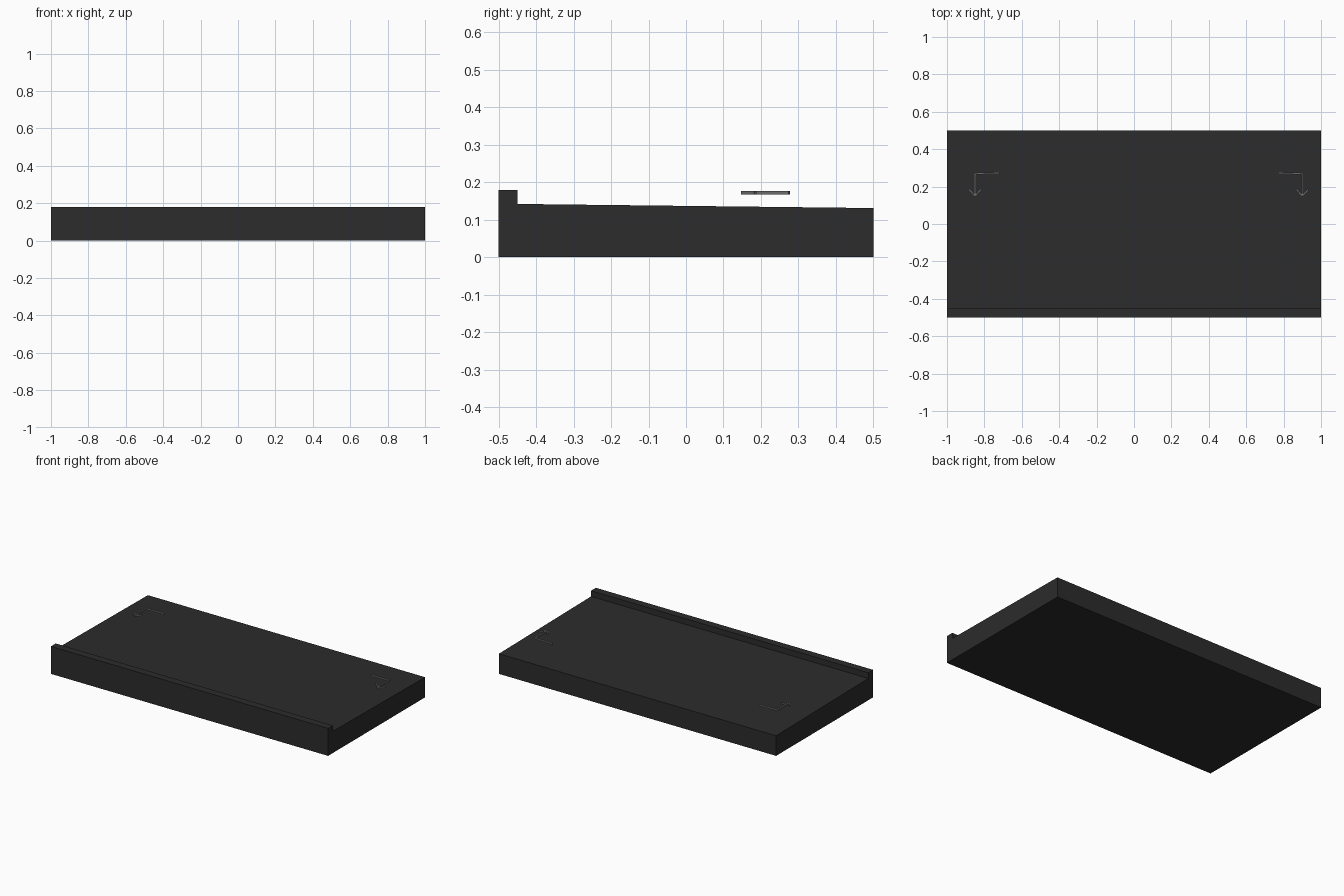
import bpy, bmesh
from mathutils import Vector

cube = bpy.data.objects.get("Cube")
if cube:
    bpy.data.objects.remove(cube, do_unlink=True)


def make_material(name, value):
    mat = bpy.data.materials.new(name)
    mat.use_nodes = True
    colour = (value, value, value, 1)
    mat.diffuse_color = colour
    mat.node_tree.nodes["Principled BSDF"].inputs["Base Color"].default_value = colour
    return mat


def make_object(name, bm, mat):
    bmesh.ops.recalc_face_normals(bm, faces=bm.faces)
    mesh = bpy.data.meshes.new(name)
    bm.to_mesh(mesh)
    bm.free()
    mesh.materials.append(mat)
    obj = bpy.data.objects.new(name, mesh)
    bpy.context.collection.objects.link(obj)
    return obj


def extrude(bm, corners, offset):
    face = bm.faces.new([bm.verts.new(c) for c in corners])
    new = bmesh.ops.extrude_face_region(bm, geom=[face])["geom"]
    bmesh.ops.translate(bm, vec=offset,
                        verts=[v for v in new if isinstance(v, bmesh.types.BMVert)])


black = make_material("charcoal black", 0.025)
grey = make_material("mid grey", 0.15)

# Slab with a raised front lip and a top that slopes down to the back
profile = [(-0.5, 0), (0.5, 0), (0.5, 0.131), (-0.45, 0.142), (-0.45, 0.179), (-0.5, 0.179)]
bm = bmesh.new()
extrude(bm, [(-1, y, z) for y, z in profile], (2, 0, 0))
make_object("slab", bm, black)

# Bent arrows floating above the top, mirrored about a line just off centre
MIRROR_X, BOTTOM, HEIGHT, WIDTH = 0.025, 0.167, 0.01, 0.009
TIP = (0.875, 0.15)
STROKES = [
    ((0.745, 0.273), (0.879, 0.269)),
    ((0.875, 0.27), TIP),
    ((0.843, 0.185), TIP),
    ((0.907, 0.185), TIP),
]


def arrow(name, side):
    bm = bmesh.new()
    for start, end in STROKES:
        a, b = Vector(start), Vector(end)
        d = (b - a).normalized() * WIDTH / 2
        n = Vector((-d.y, d.x))
        corners = [(MIRROR_X + side * p.x, p.y, BOTTOM)
                   for p in (a + n, a - n, b - n, b + n)]
        extrude(bm, corners, (0, 0, HEIGHT))
    make_object(name, bm, grey)


arrow("left_arrow", 1)
arrow("right_arrow", -1)
